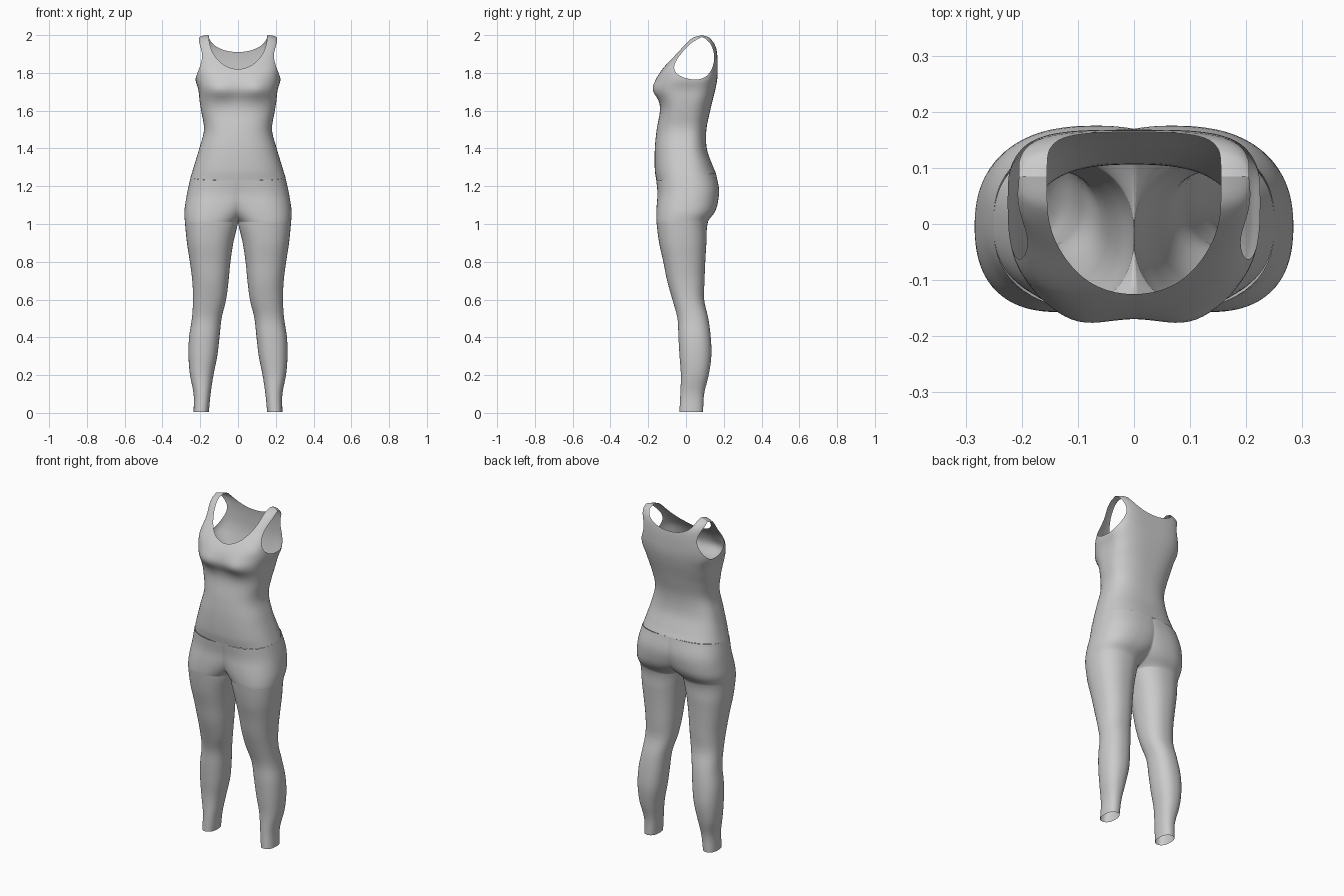
import bpy, bmesh
from math import sin, cos, atan2, pi, exp

cube = bpy.data.objects.get("Cube")
if cube:
    bpy.data.objects.remove(cube)

fabric = bpy.data.materials.new("light_grey_fabric")
fabric.use_nodes = True
GREY = (0.6, 0.6, 0.6, 1)
fabric.diffuse_color = GREY
fabric.node_tree.nodes["Principled BSDF"].inputs["Base Color"].default_value = GREY

HEM, ARMPIT, CROTCH, TOP = 1.25, 1.765, 1.01, 2.0

# Top profile: height, half width, front, back, middle depth, squareness
TOP_KEYS = [
    (1.25, .25, -.157, .158, 0, 2.5),
    (1.3, .235, -.165, .14, 0, 2.5),
    (1.4, .205, -.165, .11, 0, 2.5),
    (1.5, .18, -.155, .108, 0, 2.5),
    (1.6, .195, -.138, .128, 0, 2.6),
    (1.65, .203, -.143, .14, .01, 2.8),
    (1.71, .21, -.168, .155, .03, 3),
    (ARMPIT, .225, -.158, .165, .05, 3),
    (1.82, .22, -.125, .168, .05, 3.6),
    (1.9, .21, -.055, .165, .06, 4),
    (1.95, .212, -.01, .155, .07, 4),
    (1.98, .21, .022, .135, .08, 4),
    (1.99, .207, .042, .12, .083, 4),
    (TOP, .205, .085, .085, .085, 4),
]

# Leggings profile: height, outer x, inner x, front, back
LEG_KEYS = [
    (0, .235, .155, -.035, .09),
    (.1, .235, .145, -.03, .096),
    (.2, .254, .13, -.027, .12),
    (.3, .262, .11, -.034, .134),
    (.4, .259, .098, -.04, .131),
    (.5, .244, .087, -.045, .118),
    (.6, .238, .063, -.072, .096),
    (.7, .242, .05, -.1, .098),
    (.8, .255, .04, -.12, .102),
    (.9, .27, .025, -.142, .108),
    (CROTCH, .281, 0, -.156, .116),
    (1.06, .284, 0, -.157, .15),
    (1.1, .28, 0, -.155, .166),
    (1.17, .268, 0, -.151, .175),
    (HEM, .25, 0, -.157, .158),
]


def sample(keys, z):
    """Smooth curve through the rows of a profile."""
    i = 0
    while i < len(keys) - 2 and z > keys[i + 1][0]:
        i += 1
    a, b = keys[i], keys[i + 1]
    before, after = keys[max(i - 1, 0)], keys[min(i + 2, len(keys) - 1)]
    h = b[0] - a[0]
    t = (z - a[0]) / h
    out = []
    for k in range(1, len(a)):
        ma = (b[k] - before[k]) / (b[0] - before[0]) * h
        mb = (after[k] - a[k]) / (after[0] - a[0]) * h
        d = b[k] - a[k]
        out.append(a[k] + t * ma + t * t * (3 * d - 2 * ma - mb)
                   + t ** 3 * (ma + mb - 2 * d))
    return out


def levels(a, b, count):
    """Heights from a to b, closer together near both ends."""
    return [a + (b - a) * (1 - cos(pi * i / count)) / 2 for i in range(count + 1)]


def oval(phi, n):
    """Point of a unit superellipse; phi runs from depth axis to width axis."""
    s, c = max(sin(phi), 0), max(cos(phi), 0)
    r = (s ** n + c ** n) ** (-1 / n)
    return r * s, r * c


def angle_at(x, n):
    """Angle at which the unit superellipse has width x."""
    x = min(max(x, 0), 1)
    return atan2(x, (1 - x ** n) ** (1 / n))


def spread(a, b, count):
    return [a + (b - a) * i / count for i in range(count + 1)]


def tilt(y, z):
    """The waist seam rises towards the back."""
    return z + .125 * y * max(0, 1 - abs(z - HEM) / .15)


def make_garment(name, grids):
    """Skin grids of points, weld them and mirror them across the body."""
    bm = bmesh.new()
    for grid in grids:
        rows = [[bm.verts.new(p) for p in row] for row in grid]
        for low, high in zip(rows, rows[1:]):
            for j in range(len(low) - 1):
                bm.faces.new((low[j], low[j + 1], high[j + 1], high[j]))
    bmesh.ops.remove_doubles(bm, verts=bm.verts[:], dist=.0002)
    bmesh.ops.recalc_face_normals(bm, faces=bm.faces[:])
    mesh = bpy.data.meshes.new(name)
    bm.to_mesh(mesh)
    bm.free()
    mesh.materials.append(fabric)
    mesh.shade_smooth()
    obj = bpy.data.objects.new(name, mesh)
    bpy.context.collection.objects.link(obj)
    mirror = obj.modifiers.new("Mirror", "MIRROR")
    mirror.merge_threshold = .0005
    return obj


def top_row(z, is_front):
    """One height of the top, from the neckline to the armhole or side."""
    width, front, back, mid, n = sample(TOP_KEYS, z)
    depth = front - mid if is_front else back - mid
    # Rounded neckline, deeper at the front
    drop = .18 if is_front else .09
    neck = .155 * max(0, 1 - ((TOP - z) / drop) ** 2) ** .5
    start = angle_at(neck / width, n)
    # Oval armhole
    end = pi / 2
    if z > ARMPIT:
        bulge = max(0, 1 - ((z - 1.885) / .12) ** 2)
        q = .76 * bulge ** .5 if is_front else .84 * bulge ** .42
        end = angle_at((1 - q ** n) ** (1 / n), n)
    row = []
    for phi in spread(start, end, 28):
        u, v = oval(phi, n)
        x, y = width * u, mid + depth * v
        if is_front:
            # Bust fullness either side of the centre
            y -= .013 * v * exp(-((x - .1) / .06) ** 2 - ((z - 1.71) / .055) ** 2)
        # Straps slope down towards the arm
        slope = max(0, (z - 1.95) / .05) * max(0, (x - .155) / .05) ** 2
        row.append((x, y, tilt(y, z) - .01 * slope))
    return row


def leg_row(z):
    """One height of the leggings: inner front, outside, inner back."""
    outer, inner, front, back = sample(LEG_KEYS, z)
    mid = (front + back) / 2
    half = (back - front) / 2
    n = 2.3
    if z < CROTCH:
        centre = (outer + inner) / 2
        reach, end = centre - inner, pi / 2
    else:
        # Above the crotch both legs merge into the hips
        t = (z - CROTCH) / (HEM - CROTCH)
        n += .2 * t
        centre = outer / 2 * (1 - t) + .03 * t
        reach = centre * (1 + 3 * t ** 1.2)
        end = angle_at(centre / reach, n)
    inside = [(centre - reach * u, half * v)
              for u, v in (oval(p, n) for p in spread(0, end, 14))]
    outside = [(centre + (outer - centre) * u, half * v)
               for u, v in (oval(p, n) for p in spread(0, pi / 2, 18))]
    quarter = inside[:0:-1] + outside
    points = [(x, mid - y) for x, y in quarter]
    points += [(x, mid + y) for x, y in quarter[-2::-1]]
    return [(x, y, tilt(y, z)) for x, y in points]


# Tank top: front and back panels joined at the sides and shoulders
top_levels = (levels(HEM, ARMPIT, 36) + levels(ARMPIT, 1.82, 10)[1:]
              + levels(1.82, 1.91, 14)[1:] + levels(1.91, TOP, 18)[1:])
make_garment("tank_top", [[top_row(z, side) for z in top_levels]
                          for side in (True, False)])

# Leggings: legs from the ankle up to the crotch, then the hips
leg_levels = levels(.005, CROTCH, 64) + levels(CROTCH, HEM, 24)[1:]
make_garment("leggings", [[leg_row(z) for z in leg_levels]])
